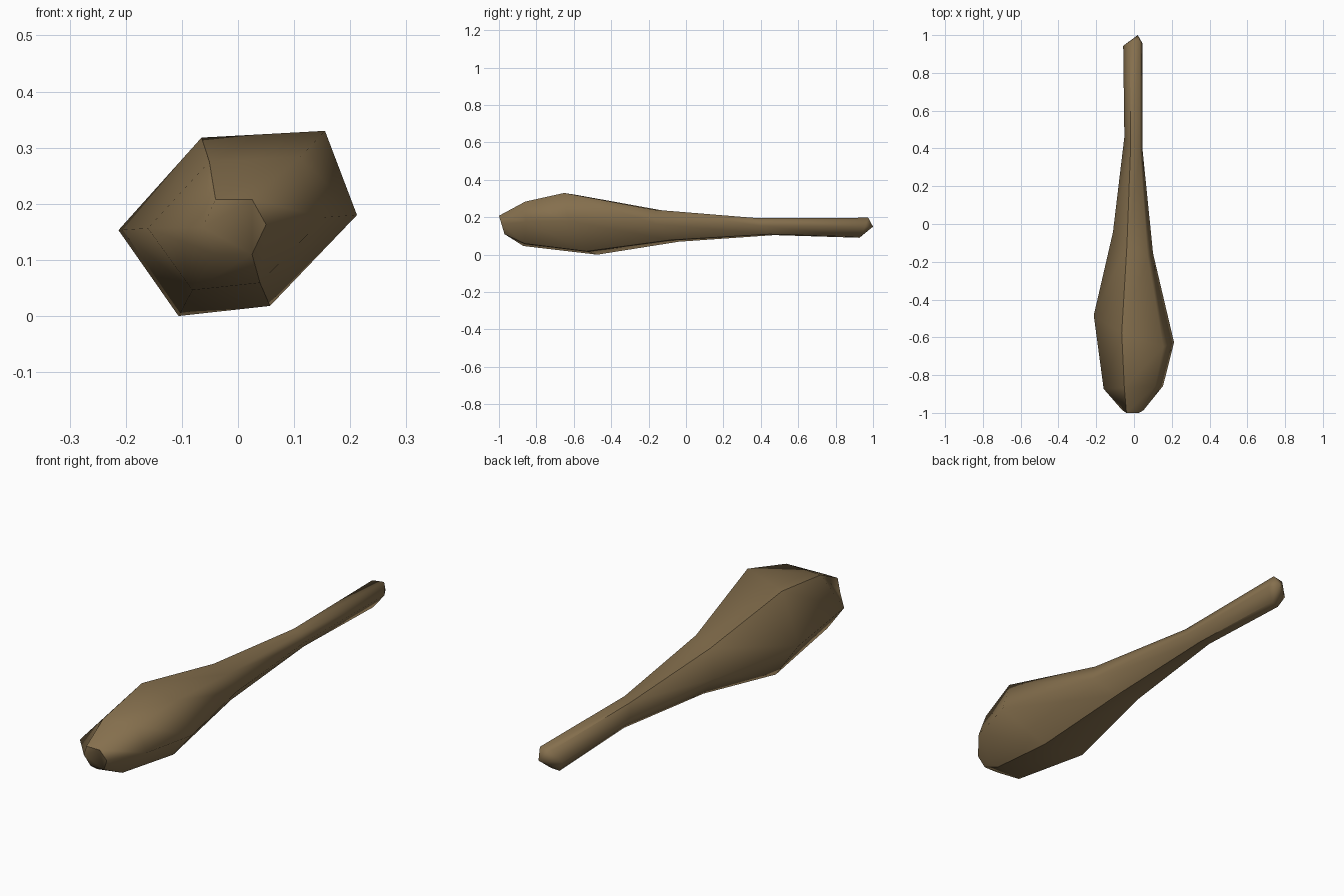
import bpy, bmesh

if "Cube" in bpy.data.objects:
    bpy.data.objects.remove(bpy.data.objects["Cube"])

# Uneven six-sided cross-section (x, z about its centre), going clockwise from the top left
HEX = [(-0.065, 0.153), (0.155, 0.165), (0.212, 0.015),
       (0.057, -0.147), (-0.106, -0.165), (-0.213, -0.012)]
# Blunt striking end, more regular
CAP = [(-0.035, 0.05), (0.03, 0.05), (0.055, 0.005),
       (0.03, -0.048), (-0.035, -0.048), (-0.058, 0.0)]
# profile, centre x, centre z, scale x, scale z, centre y, tilt by x, tilt by z
RINGS = [
    (CAP, -0.005, 0.158, 1.00, 1.00, -0.985, 0.0, -0.30),
    (HEX, -0.003, 0.165, 0.74, 0.72, -0.865, 0.05, 0.0),
    (HEX, 0.000, 0.165, 1.00, 1.00, -0.555, -0.32, -0.28),
    (HEX, -0.005, 0.155, 0.50, 0.52, -0.10, -0.50, -0.40),
    (HEX, -0.003, 0.150, 0.225, 0.275, 0.43, -0.60, -0.60),
    (HEX, -0.006, 0.144, 0.24, 0.325, 0.95, 0.10, 0.38),
]

bm = bmesh.new()
rings = []
for prof, cx, cz, sx, sz, y, tx, tz in RINGS:
    ring = []
    for px, pz in prof:
        dx, dz = px * sx, pz * sz
        ring.append(bm.verts.new((cx + dx, y + tx * dx + tz * dz, cz + dz)))
    rings.append(ring)

# Sides
for a, b in zip(rings, rings[1:]):
    for i in range(6):
        j = (i + 1) % 6
        bm.faces.new((a[i], a[j], b[j], b[i]))
# Blunt front end and pointed grip end
bm.faces.new(rings[0])
tip = bm.verts.new((0.02, 1.0, 0.15))
for i in range(6):
    bm.faces.new((rings[-1][i], rings[-1][(i + 1) % 6], tip))
bmesh.ops.recalc_face_normals(bm, faces=bm.faces)

# Smooth surface split by two long creases and half of the front rim
for f in bm.faces:
    f.smooth = True
for ridge in (0, 3):
    for a, b in zip(rings, rings[1:]):
        bm.edges.get((a[ridge], b[ridge])).smooth = False
for i in range(3):
    bm.edges.get((rings[0][i], rings[0][i + 1])).smooth = False

# Rest on the ground
low = min(v.co.z for v in bm.verts)
for v in bm.verts:
    v.co.z -= low

mesh = bpy.data.meshes.new("wooden_club")
bm.to_mesh(mesh)
bm.free()
wood = bpy.data.materials.new("brown wood")
wood.diffuse_color = (0.235, 0.16, 0.075, 1)
wood.use_nodes = True
wood.node_tree.nodes["Principled BSDF"].inputs["Base Color"].default_value = wood.diffuse_color
mesh.materials.append(wood)
club = bpy.data.objects.new("wooden_club", mesh)
bpy.context.collection.objects.link(club)
